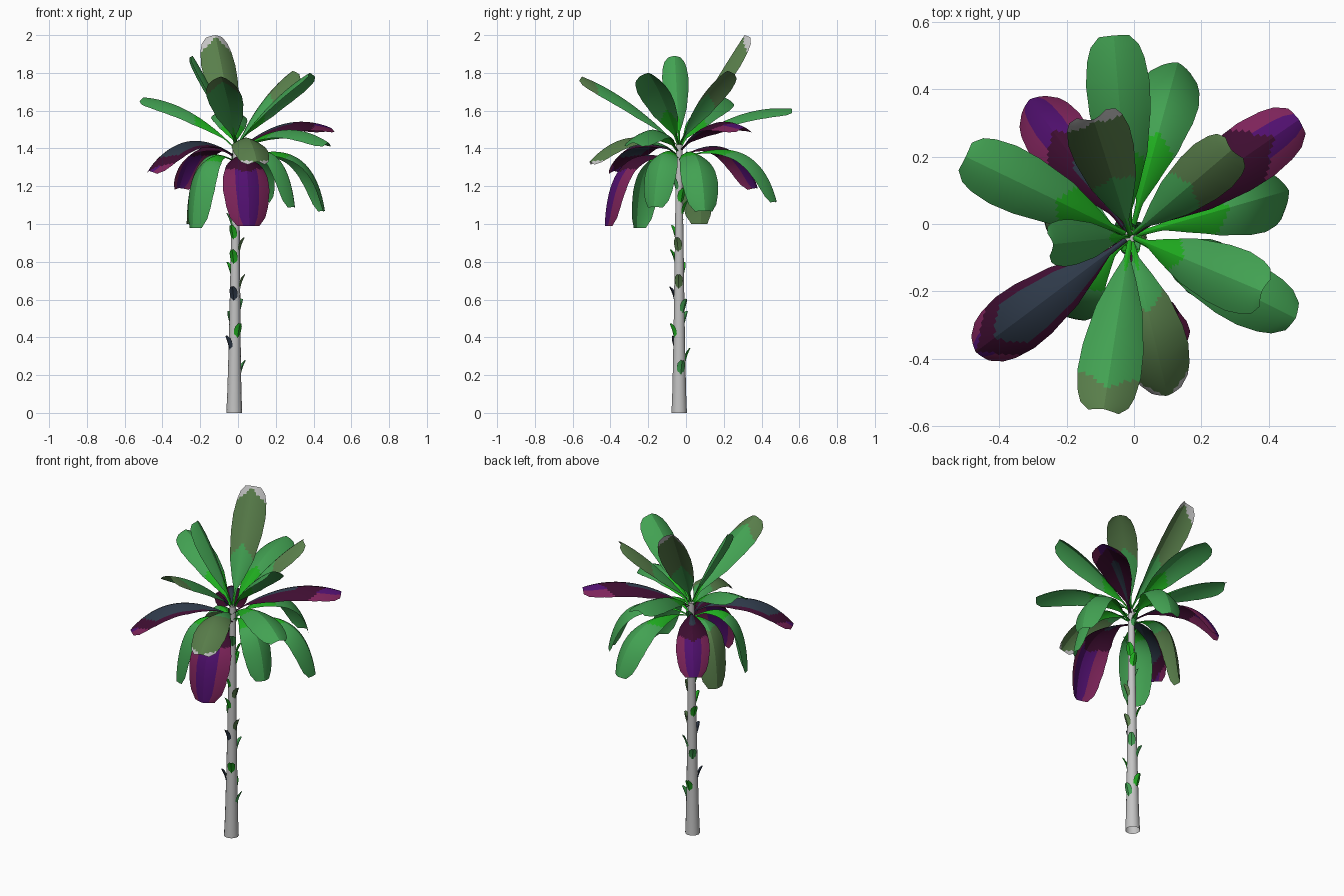
import bpy, bmesh, math
from mathutils import Vector

cube = bpy.data.objects.get("Cube")
if cube:
    bpy.data.objects.remove(cube)

# Flat colours
COLOURS = {
    "bark grey": (.55, .55, .55),
    "bright green": (.014, .42, .014),
    "leaf green": (.055, .36, .085),
    "olive green": (.1, .21, .07),
    "slate navy": (.027, .041, .066),
    "dark plum": (.048, .004, .03),
    "violet": (.08, .005, .156),
    "magenta": (.205, .017, .102),
}
GREY, BRIGHT, GREEN, OLIVE, NAVY, PLUM, VIOLET, MAGENTA = range(len(COLOURS))
MATERIALS = []
for label, rgb in COLOURS.items():
    material = bpy.data.materials.new(label)
    material.use_nodes = True
    material.diffuse_color = (*rgb, 1)
    material.node_tree.nodes["Principled BSDF"].inputs["Base Color"].default_value = (*rgb, 1)
    MATERIALS.append(material)

UP = Vector((0, 0, 1))


def finish(name, bm, angle):
    mesh = bpy.data.meshes.new(name)
    bm.to_mesh(mesh)
    bm.free()
    obj = bpy.data.objects.new(name, mesh)
    bpy.context.collection.objects.link(obj)
    for material in MATERIALS:
        mesh.materials.append(material)
    bpy.ops.object.select_all(action="DESELECT")
    obj.select_set(True)
    bpy.context.view_layer.objects.active = obj
    bpy.ops.object.shade_smooth_by_angle(angle=math.radians(angle))


def sample(profile, t):
    """Linear interpolation along (position, value) pairs."""
    for (a, start), (b, end) in zip(profile, profile[1:]):
        if t <= b:
            return start + (end - start) * (t - a) / (b - a)
    return profile[-1][1]


def ribbon(name, start, middle, tip, side, width, rows, cols, profile, fold, paint):
    """Arched blade swept along a curve through start, middle and tip."""
    control = middle * 2 - (start + tip) / 2
    bm = bmesh.new()
    grid = []
    for i in range(rows + 1):
        t = i / rows
        point = start.lerp(control, t).lerp(control.lerp(tip, t), t)
        tangent = (control - start).lerp(tip - control, t).normalized()
        normal = side.cross(tangent).normalized()
        half = width / 2 * sample(profile, t)
        row = []
        for j in range(cols + 1):
            s = 2 * j / cols - 1
            drop = half * fold * (.5 * abs(s) + .5 * s * s)
            row.append(bm.verts.new(point + side * s * half - normal * drop))
        grid.append(row)
    for i in range(rows):
        for j in range(cols):
            face = bm.faces.new((grid[i][j], grid[i][j + 1], grid[i + 1][j + 1], grid[i + 1][j]))
            face.material_index = paint((i + .5) / rows, abs(2 * (j + .5) / cols - 1))
    finish(name, bm, 28)


def green_paint(bright_end, green_end=2, olive_end=2):
    def paint(t, s):
        u = t + .12 * s
        if u < bright_end:
            return BRIGHT
        if u < green_end:
            return GREEN
        return OLIVE if u < olive_end else GREY
    return paint


def purple_paint(navy_end, navy_width, plum_end):
    def paint(t, s):
        u = t + .15 * s
        if u < navy_end and s < navy_width:
            return NAVY
        if u < plum_end:
            return PLUM
        return VIOLET if s < .5 else MAGENTA
    return paint


# Trunk, tapered and open at the foot
TRUNK = [(0, .042), (.12, .037), (.4, .031), (1, .022), (1.42, .018)]


def trunk_axis(z):
    return Vector((-.02 + .007 * z, -.036, z))


def compass(angle):
    return Vector((math.cos(angle), math.sin(angle), 0))


SIDES = 14
bm = bmesh.new()
rings = [[bm.verts.new(trunk_axis(z) + compass(k * math.tau / SIDES) * radius)
          for k in range(SIDES)] for z, radius in TRUNK]
for low, high in zip(rings, rings[1:]):
    for k in range(SIDES):
        n = (k + 1) % SIDES
        bm.faces.new((low[k], low[n], high[n], high[k]))
bm.faces.new(rings[-1])
finish("trunk", bm, 40)

# Leaves: low tips arch out and hang, high tips rise almost straight
BLADE = [(0, .07), (.12, .1), (.22, .38), (.38, .74), (.6, .96), (.75, 1), (.88, .9), (.95, .76), (1, .48)]


def leaf(name, x, y, z, paint, width=.19):
    tip = Vector((x, y, z))
    start = trunk_axis(1.23 + .1 * z)
    middle = start.lerp(tip, max(.5, .72 - .6 * (z - 1)))
    middle.z = (start.z + z) / 2 + .16 - .15 * (z - 1)
    heading = tip - start
    heading.z = 0
    side = heading.normalized().cross(UP)
    ribbon(name, start, middle, tip, side, width, 40, 16, BLADE, .5, paint)


young = green_paint(.28)
mature = green_paint(.46)

leaf("back_leaf", -.06, .56, 1.61, mature)
leaf("back_drooping_leaf", .13, .48, 1.12, mature)
leaf("back_left_upper_leaf", .29, .22, 1.81, green_paint(.15, .6), .17)
leaf("left_drooping_leaf", .46, .1, 1.07, mature, .2)
leaf("front_left_upper_leaf", .38, -.2, 1.8, green_paint(.4))
leaf("front_left_leaf", .48, -.28, 1.43, mature)
leaf("front_left_drooping_leaf", .3, -.17, 1.09, mature, .18)
leaf("front_upper_leaf", -.09, -.55, 1.78, green_paint(.2, .88))
leaf("front_olive_leaf", .1, -.51, 1.33, green_paint(.2, .45, 1.04))
leaf("right_leaf", -.5, .2, 1.67, mature)
leaf("right_upper_leaf", -.24, -.06, 1.89, young, .14)
leaf("tallest_leaf", -.12, .31, 2, green_paint(.15, .5, .99))
leaf("front_right_drooping_leaf", -.24, -.26, .98, mature)
leaf("right_drooping_leaf", -.27, .08, 1, green_paint(.3, .5))
leaf("back_left_purple_leaf", .49, .31, 1.51, purple_paint(.6, .3, .85))
leaf("back_right_purple_leaf", -.31, .37, 1.19, purple_paint(.45, .3, .68))
leaf("front_purple_leaf", .06, -.43, .99, purple_paint(.3, .3, .62), .25)
leaf("front_right_purple_leaf", -.47, -.38, 1.28, purple_paint(.86, .75, 1))

# Leaf stubs climbing the trunk at even steps: compass angle and colour
STUB = [(0, .4), (.35, 1), (.75, .9), (1, .35)]
STUBS = [
    (15, GREEN), (95, BRIGHT), (215, NAVY), (-60, BRIGHT), (130, GREEN), (45, GREEN),
    (-105, NAVY), (-5, OLIVE), (150, BRIGHT), (-110, BRIGHT), (-15, OLIVE), (-120, BRIGHT),
    (180, GREEN), (75, BRIGHT), (30, BRIGHT), (-60, GREEN), (200, BRIGHT), (100, GREEN),
]
for n, (degrees, colour) in enumerate(STUBS):
    z = .24 + .065 * n
    out = compass(math.radians(degrees))
    surface = trunk_axis(z) + out * sample(TRUNK, z)
    rise = UP * .038
    ribbon(f"leaf_stub_{n + 1}", surface - rise, surface + out * .01, surface + out * .027 + rise,
           out.cross(UP), .045, 4, 4, STUB, -.5, lambda t, s: colour)
